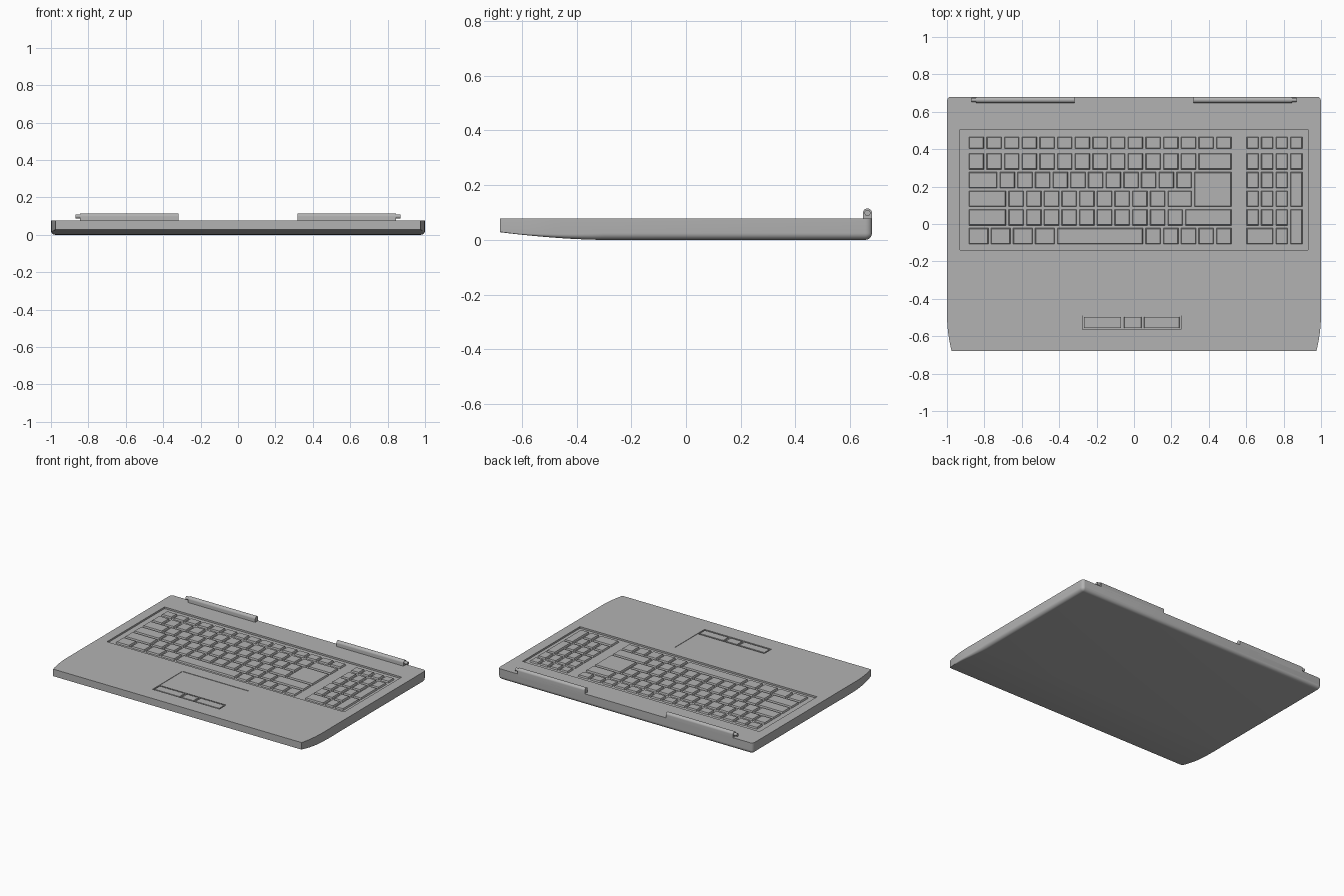
import bpy, bmesh, math

cube = bpy.data.objects.get("Cube")
if cube:
    bpy.data.objects.remove(cube, do_unlink=True)

grey = bpy.data.materials.new("mid grey")
grey.use_nodes = True
colour = (0.45, 0.45, 0.45, 1)
grey.diffuse_color = colour
for node in grey.node_tree.nodes:
    if node.type == 'BSDF_PRINCIPLED':
        node.inputs["Base Color"].default_value = colour

TOP = 0.078


def finish(name, bm, smooth=False):
    bmesh.ops.recalc_face_normals(bm, faces=bm.faces)
    mesh = bpy.data.meshes.new(name)
    bm.to_mesh(mesh)
    bm.free()
    mesh.materials.append(grey)
    ob = bpy.data.objects.new(name, mesh)
    bpy.context.collection.objects.link(ob)
    if smooth:
        shade(ob)
    return ob


def shade(ob):
    bpy.ops.object.select_all(action='DESELECT')
    ob.select_set(True)
    bpy.context.view_layer.objects.active = ob
    bpy.ops.object.shade_smooth_by_angle(angle=math.radians(35))


def loft(bm, rings):
    loops = [[bm.verts.new(p) for p in ring] for ring in rings]
    n = len(loops[0])
    for a, b in zip(loops, loops[1:]):
        for i in range(n):
            j = (i + 1) % n
            bm.faces.new((a[i], a[j], b[j], b[i]))
    bm.faces.new(loops[0])
    bm.faces.new(loops[-1][::-1])


def block(bm, x0, x1, y0, y1, z0, z1, taper=0.0):
    def ring(z, t):
        return [(x0 + t, y0 + t, z), (x1 - t, y0 + t, z),
                (x1 - t, y1 - t, z), (x0 + t, y1 - t, z)]
    loft(bm, [ring(z0, 0), ring(z1, taper)])


# Chassis: cross-sections lofted from front to back
def section(y, q=0.0):
    front = max(0.0, (-0.3 - y) / 0.38)
    nose = max(0.0, (-0.48 - y) / 0.2)
    curl = math.sqrt(max(0.0, 1 - q * q))
    half = 1 - 0.025 * nose ** 2 - 0.02 * (1 - curl)
    base = 0.028 * front ** 1.7 + 0.024 * (1 - curl)
    r = max(0.003, 0.025 * (1 - front) * curl)
    arc = [k * math.pi / 12 for k in range(7)]
    right = [(half - r + r * math.cos(a), base + r - r * math.sin(a)) for a in arc]
    pts = [(half, TOP)] + right
    pts += [(-x, z) for x, z in reversed(pts)]
    return [(x, y, z) for x, z in pts]


bm = bmesh.new()
sections = [section(-0.68 + 0.38 * i / 12) for i in range(13)]
for i in range(7):
    q = math.sin(i * math.pi / 12)
    sections.append(section(0.655 + 0.025 * q, q))
loft(bm, sections)
chassis = finish("chassis", bm)

# Recesses for the keyboard, touchpad and touchpad buttons
PAD_X0, PAD_X1, PAD_Y0, PAD_Y1, BUTTON_Y = -0.275, 0.25, -0.565, -0.23, -0.49
recesses = [(-0.93, 0.93, -0.14, 0.505, 0.066),
            (PAD_X0, PAD_X1, BUTTON_Y + 0.002, PAD_Y1, 0.075),
            (PAD_X0, PAD_X1, PAD_Y0, BUTTON_Y, 0.068)]
for x0, x1, y0, y1, floor in recesses:
    bm = bmesh.new()
    block(bm, x0, x1, y0, y1, floor, 0.12)
    cutter = finish("recess_cutter", bm)
    cutter.hide_render = True
    mod = chassis.modifiers.new("recess", 'BOOLEAN')
    mod.operation = 'DIFFERENCE'
    mod.solver = 'EXACT'
    mod.object = cutter
    bpy.context.view_layer.objects.active = chassis
    bpy.ops.object.modifier_apply(modifier=mod.name)
    bpy.data.objects.remove(cutter, do_unlink=True)
shade(chassis)

# Touchpad buttons
bm = bmesh.new()
for x0, x1 in ((-0.268, -0.068), (-0.054, 0.04), (0.054, 0.243)):
    block(bm, x0, x1, PAD_Y0 + 0.008, BUTTON_Y - 0.006, 0.067, 0.077, 0.002)
finish("touchpad_buttons", bm)

# Keyboard: rows listed from the front, widths in key units
UNIT, ROW, LEFT, FRONT, GAP = 0.0945, 0.1, -0.89, -0.115, 0.007


def key(bm, x0, x1, y0, y1):
    block(bm, x0 + GAP, x1 - GAP, y0 + GAP, y1 - GAP, 0.065, 0.077, 0.004)


def row_span(r, count=1):
    y0 = FRONT + r * ROW
    return (y0 + 0.01, y0 + 0.088) if r == 5 else (y0, y0 + ROW * count)


rows = [[1.25] * 4 + [5] + [1] * 5,
        [2.25] + [1] * 10 + [2.75],
        [2.25] + [1] * 9 + [1.5],
        [1.75] + [1] * 11,
        [1] * 13 + [2],
        [1] * 15]
bm = bmesh.new()
for r, widths in enumerate(rows):
    x = LEFT
    for w in widths:
        key(bm, x, x + w * UNIT, *row_span(r))
        x += w * UNIT
key(bm, LEFT + 12.75 * UNIT, LEFT + 15 * UNIT, *row_span(2, 2))
finish("main_keys", bm)

# Number pad with a wide key and two tall keys
bm = bmesh.new()
PAD_LEFT, COL = 0.595, 0.078


def pad_key(col, r, wide=1, tall=1):
    x = PAD_LEFT + col * COL
    key(bm, x, x + wide * COL, *row_span(r, tall))


pad_key(0, 0, wide=2)
pad_key(2, 0)
for r in range(1, 6):
    for c in range(4 if r > 3 else 3):
        pad_key(c, r)
for r in (0, 2):
    pad_key(3, r, tall=2)
finish("number_keys", bm)

# Hinges: round-topped bars with a pin at the outer end
for side, label in ((1, "left"), (-1, "right")):
    bm = bmesh.new()
    y, z, r = 0.6635, 0.0985, 0.0165
    profile = [(y + r, 0.06)]
    profile += [(y + r * math.cos(a), z + r * math.sin(a))
                for a in [k * math.pi / 12 for k in range(13)]]
    profile.append((y - r, 0.06))
    loft(bm, [[(side * x, py, pz) for py, pz in profile] for x in (0.318, 0.845)])
    finish(label + "_hinge", bm, True)

    bm = bmesh.new()
    circle = [(y + 0.011 * math.cos(a), z + 0.011 * math.sin(a))
              for a in [k * math.pi / 8 for k in range(16)]]
    loft(bm, [[(side * x, py, pz) for py, pz in circle] for x in (0.84, 0.87)])
    finish(label + "_hinge_pin", bm, True)
